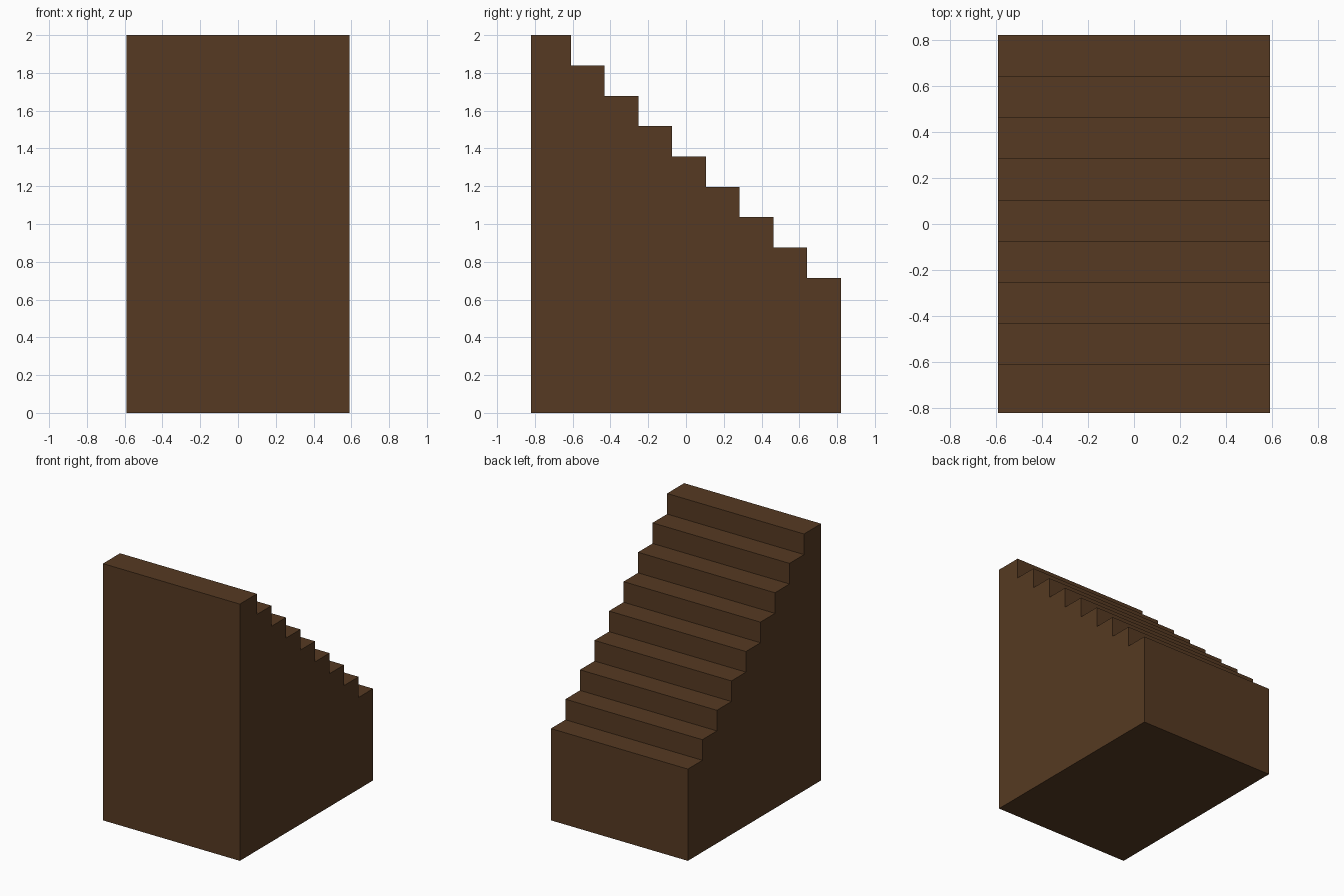
import bpy, bmesh

if "Cube" in bpy.data.objects:
    bpy.data.objects.remove(bpy.data.objects["Cube"])

HALF_W, HALF_D = 0.59, 0.82
STEPS, TOP, LOW = 9, 2.0, 0.715
FIRST_EDGE = -0.61                      # rear edge of the top landing

wood = bpy.data.materials.new("dark brown wood")
wood.diffuse_color = (0.093, 0.042, 0.016, 1)
wood.use_nodes = True
wood.node_tree.nodes["Principled BSDF"].inputs["Base Color"].default_value = wood.diffuse_color

# Side profile: solid base with nine descending treads
rise = (TOP - LOW) / (STEPS - 1)
run = (HALF_D - FIRST_EDGE) / (STEPS - 1)
profile = [(-HALF_D, 0), (-HALF_D, TOP)]
for i in range(STEPS):
    y, z = FIRST_EDGE + i * run, TOP - i * rise
    profile += [(y, z), (y, z - rise if i < STEPS - 1 else 0)]

# Staircase block: profile extruded across the width
bm = bmesh.new()
side = bm.faces.new([bm.verts.new((-HALF_W, y, z)) for y, z in profile])
ext = bmesh.ops.extrude_face_region(bm, geom=[side], use_keep_orig=True)
verts = [g for g in ext["geom"] if isinstance(g, bmesh.types.BMVert)]
bmesh.ops.translate(bm, verts=verts, vec=(2 * HALF_W, 0, 0))
bmesh.ops.recalc_face_normals(bm, faces=bm.faces)
mesh = bpy.data.meshes.new("staircase")
bm.to_mesh(mesh)
bm.free()
mesh.materials.append(wood)
bpy.context.collection.objects.link(bpy.data.objects.new("staircase", mesh))
